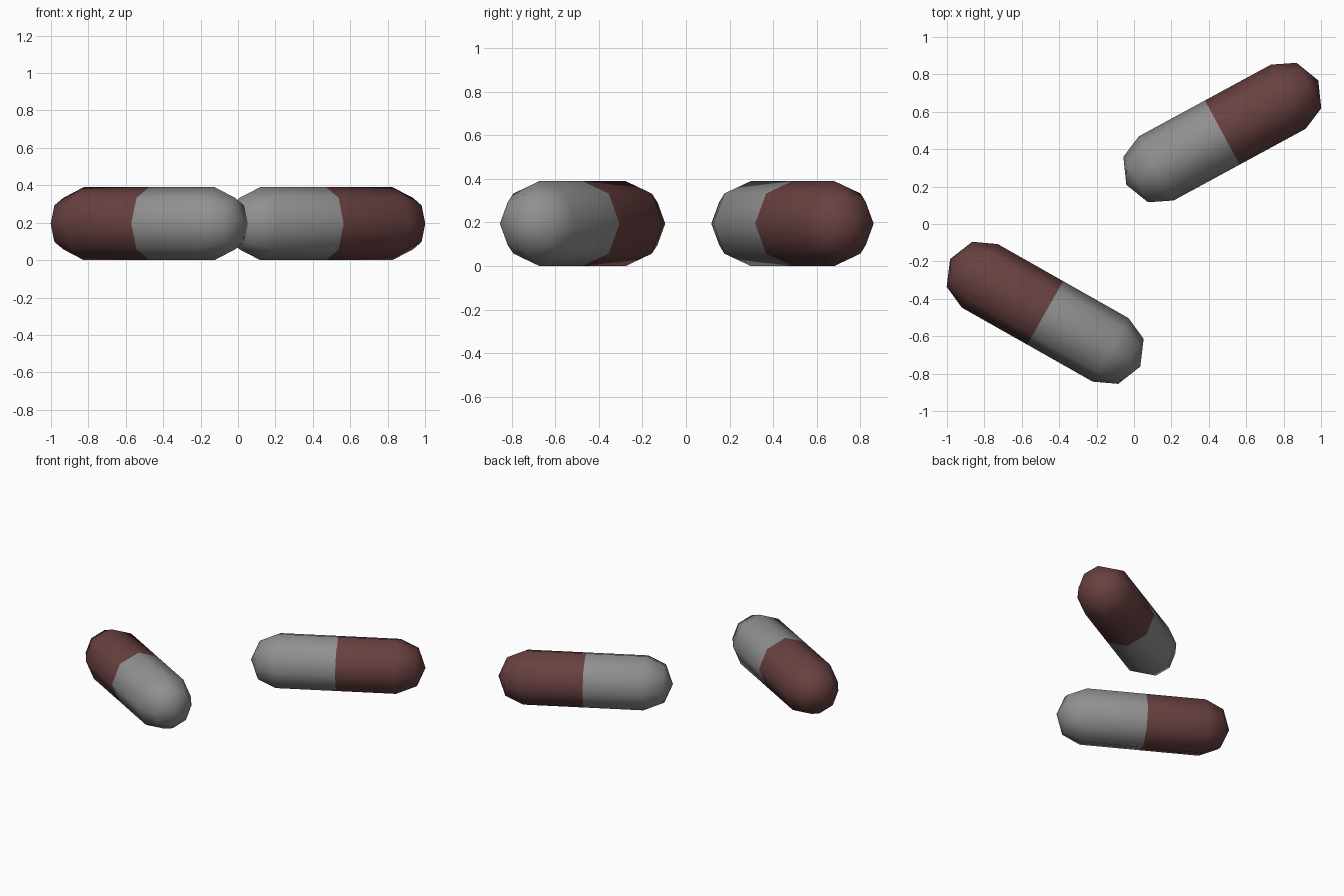
import bpy, bmesh, math

if "Cube" in bpy.data.objects:
    bpy.data.objects.remove(bpy.data.objects["Cube"])

SIDES = 8
R = 0.195
# (position along axis, radius) of each ring; the poles close the ends
RINGS = [(-0.402, R), (0.0, R), (0.402, R)]
RINGS = [(-0.527, 0.138)] + RINGS + [(0.527, 0.138)]
TIP = 0.584


def make_material(name, rgb):
    m = bpy.data.materials.new(name)
    m.diffuse_color = (*rgb, 1.0)
    m.use_nodes = True
    m.node_tree.nodes["Principled BSDF"].inputs["Base Color"].default_value = m.diffuse_color
    return m


grey = make_material("pale_grey", (0.28, 0.28, 0.28))
red = make_material("dark_red", (0.14, 0.052, 0.052))


def make_capsule(name, centre, angle):
    """Eight-sided capsule along local x, red on its +x half."""
    bm = bmesh.new()
    loops = []
    for x, r in RINGS:
        loops.append([bm.verts.new((x,
                                    r * math.cos(2 * math.pi * i / SIDES),
                                    r * math.sin(2 * math.pi * i / SIDES)))
                      for i in range(SIDES)])
    # Body and shoulder bands
    for a, b in zip(loops, loops[1:]):
        for i in range(SIDES):
            j = (i + 1) % SIDES
            bm.faces.new((a[i], a[j], b[j], b[i]))
    # Rounded end fans
    for x, ring in ((-TIP, loops[0]), (TIP, loops[-1])):
        pole = bm.verts.new((x, 0, 0))
        for i in range(SIDES):
            bm.faces.new((pole, ring[i], ring[(i + 1) % SIDES]))
    bmesh.ops.recalc_face_normals(bm, faces=bm.faces)
    # Two colours split at the middle
    for f in bm.faces:
        f.smooth = True
        f.material_index = 1 if f.calc_center_median().x > 0 else 0
    me = bpy.data.meshes.new(name)
    bm.to_mesh(me)
    bm.free()
    me.materials.append(grey)
    me.materials.append(red)
    ob = bpy.data.objects.new(name, me)
    ob.location = (centre[0], centre[1], R)
    ob.rotation_euler = (0, 0, math.radians(angle))
    bpy.context.collection.objects.link(ob)
    return ob


make_capsule("back_capsule", (0.472, 0.489), 28.5)
make_capsule("front_capsule", (-0.475, -0.475), 180 - 29.5)
